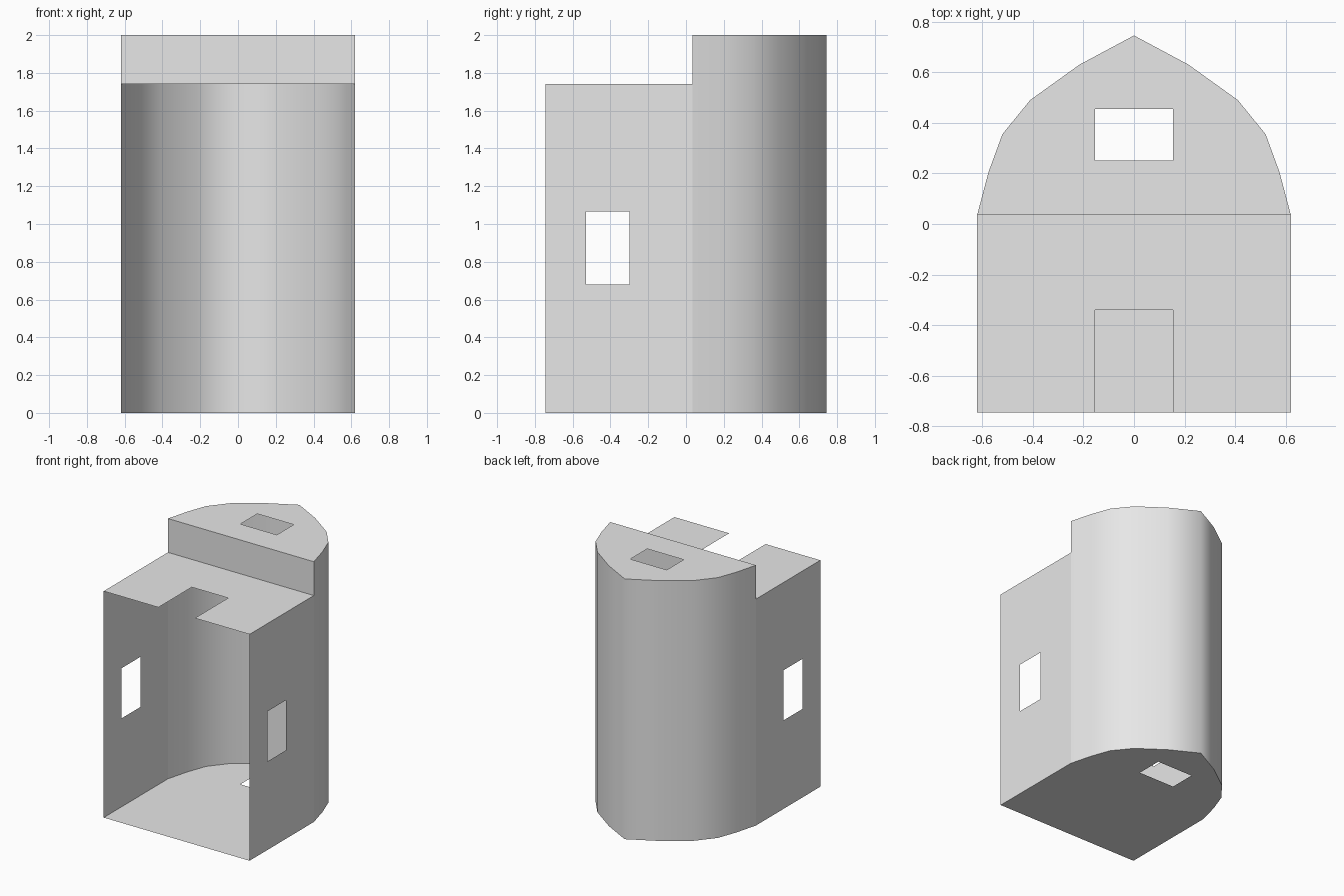
import bpy, bmesh
from mathutils import Vector

cube = bpy.data.objects.get("Cube")
if cube:
    bpy.data.objects.remove(cube, do_unlink=True)

grey = bpy.data.materials.new("plain_grey")
grey.use_nodes = True
grey.diffuse_color = (0.8, 0.8, 0.8, 1)
for node in grey.node_tree.nodes:
    if node.type == 'BSDF_PRINCIPLED':
        node.inputs["Base Color"].default_value = grey.diffuse_color

WIDTH, FRONT, STEP = 0.62, -0.745, 0.035
LOW, HIGH = 1.74, 2.0


def finish(name, bm):
    mesh = bpy.data.meshes.new(name)
    bm.to_mesh(mesh)
    bm.free()
    mesh.materials.append(grey)
    obj = bpy.data.objects.new(name, mesh)
    bpy.context.collection.objects.link(obj)
    return obj


def rect(a0, a1, b0, b1):
    return [(a0, b0), (a1, b0), (a1, b1), (a0, b1)]


def plate(name, place, normal, outline, hole=None):
    """Flat sheet from an outline with an optional opening."""
    bm = bmesh.new()
    edges = []
    for loop in filter(None, (outline, hole)):
        verts = [bm.verts.new(place(a, b)) for a, b in loop]
        edges += [bm.edges.new((v, verts[i - 1])) for i, v in enumerate(verts)]
    bmesh.ops.triangle_fill(bm, use_beauty=True, edges=edges, normal=normal)
    normal = Vector(normal)
    bm.normal_update()
    for face in bm.faces:
        if face.normal.dot(normal) < 0:
            face.normal_flip()
    return finish(name, bm)


# Pointed curve of the back, from the left side round to the right
half = [(WIDTH, STEP), (0.575, 0.205), (0.52, 0.355), (0.41, 0.49), (0.215, 0.63)]
arch = half + [(0, 0.745)] + [(-x, y) for x, y in reversed(half)]
hatch = rect(-0.155, 0.155, 0.25, 0.455)

# Floor and upper roof, each with a hatch
plate("floor", lambda x, y: (x, y, 0), (0, 0, -1),
      arch + [(-WIDTH, FRONT), (WIDTH, FRONT)], hatch)
plate("upper_roof", lambda x, y: (x, y, HIGH), (0, 0, 1), arch, hatch)

# Lower roof with a notch at the front
notch = [(-0.155, FRONT), (-0.155, -0.34), (0.155, -0.34), (0.155, FRONT)]
plate("lower_roof", lambda x, y: (x, y, LOW), (0, 0, 1),
      [(WIDTH, STEP), (-WIDTH, STEP), (-WIDTH, FRONT)] + notch + [(WIDTH, FRONT)])

# Riser between the two roofs
plate("roof_step", lambda x, z: (x, STEP, z), (0, -1, 0),
      rect(-WIDTH, WIDTH, LOW, HIGH))

# Side walls with windows
for side, name in ((1, "left_wall"), (-1, "right_wall")):
    plate(name, lambda y, z: (side * WIDTH, y, z), (side, 0, 0),
          rect(FRONT, STEP, 0, LOW), rect(-0.53, -0.30, 0.68, 1.065))

# Curved back wall
bm = bmesh.new()
rows = [[bm.verts.new((x, y, z)) for x, y in arch] for z in (0, HIGH)]
for i in range(len(arch) - 1):
    face = bm.faces.new((rows[0][i], rows[0][i + 1], rows[1][i + 1], rows[1][i]))
    face.smooth = True
finish("back_wall", bm)
